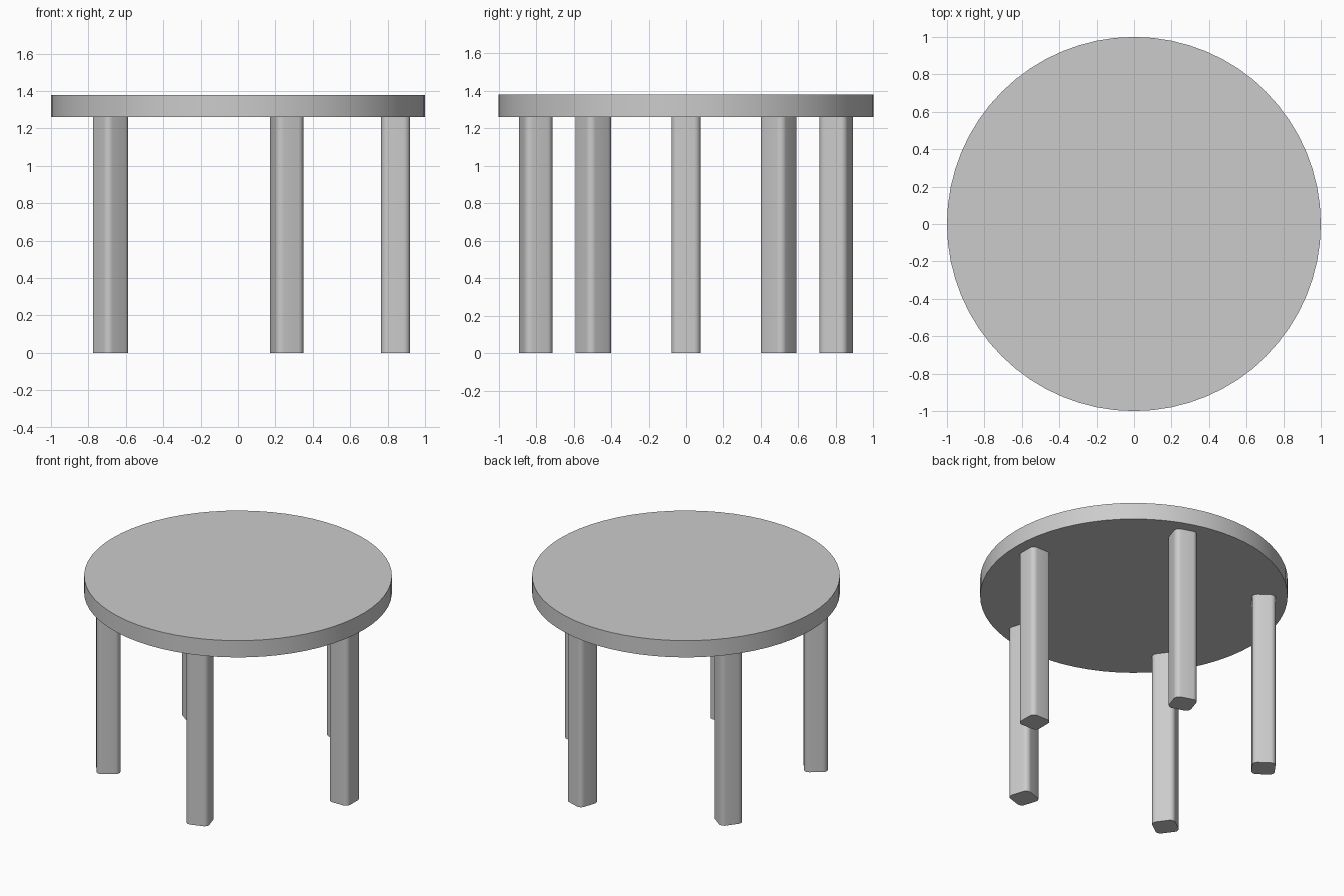
import bpy
import bmesh
from math import cos, sin, pi

if "Cube" in bpy.data.objects:
    bpy.data.objects.remove(bpy.data.objects["Cube"])

TOP_Z, HEIGHT = 1.26, 1.38
LEG_RING, LEG_SIDE, LEG_ROUND = 0.843, 0.155, 0.035
LEG_COUNT = 5

grey = bpy.data.materials.new("light_grey")
grey.use_nodes = True
colour = (0.6, 0.6, 0.6, 1)
grey.diffuse_color = colour
grey.node_tree.nodes["Principled BSDF"].inputs["Base Color"].default_value = colour


def finish(obj, name):
    obj.name = name
    obj.data.materials.append(grey)
    bpy.ops.object.select_all(action="DESELECT")
    obj.select_set(True)
    bpy.context.view_layer.objects.active = obj
    bpy.ops.object.shade_smooth_by_angle(angle=pi / 6)


# Round table top
bpy.ops.mesh.primitive_cylinder_add(vertices=64, radius=1, depth=HEIGHT - TOP_Z,
                                    location=(0, 0, (HEIGHT + TOP_Z) / 2))
finish(bpy.context.object, "table_top")


# Square leg with rounded upright edges
def make_leg(name, angle):
    bm = bmesh.new()
    bmesh.ops.create_cube(bm, size=1)
    for v in bm.verts:
        v.co = (v.co.x * LEG_SIDE, v.co.y * LEG_SIDE, (v.co.z + 0.5) * TOP_Z)
    upright = [e for e in bm.edges
               if abs(e.verts[0].co.z - e.verts[1].co.z) > 0.5]
    bmesh.ops.bevel(bm, geom=upright, offset=LEG_ROUND, segments=6,
                    profile=0.5, affect="EDGES")
    mesh = bpy.data.meshes.new(name)
    bm.to_mesh(mesh)
    bm.free()
    leg = bpy.data.objects.new(name, mesh)
    bpy.context.collection.objects.link(leg)
    leg.location = (LEG_RING * cos(angle), LEG_RING * sin(angle), 0)
    leg.rotation_euler.z = angle
    finish(leg, name)


# Ring of legs, each turned to face outward
for i in range(LEG_COUNT):
    make_leg(f"leg_{i + 1}", 2 * pi * i / LEG_COUNT)
